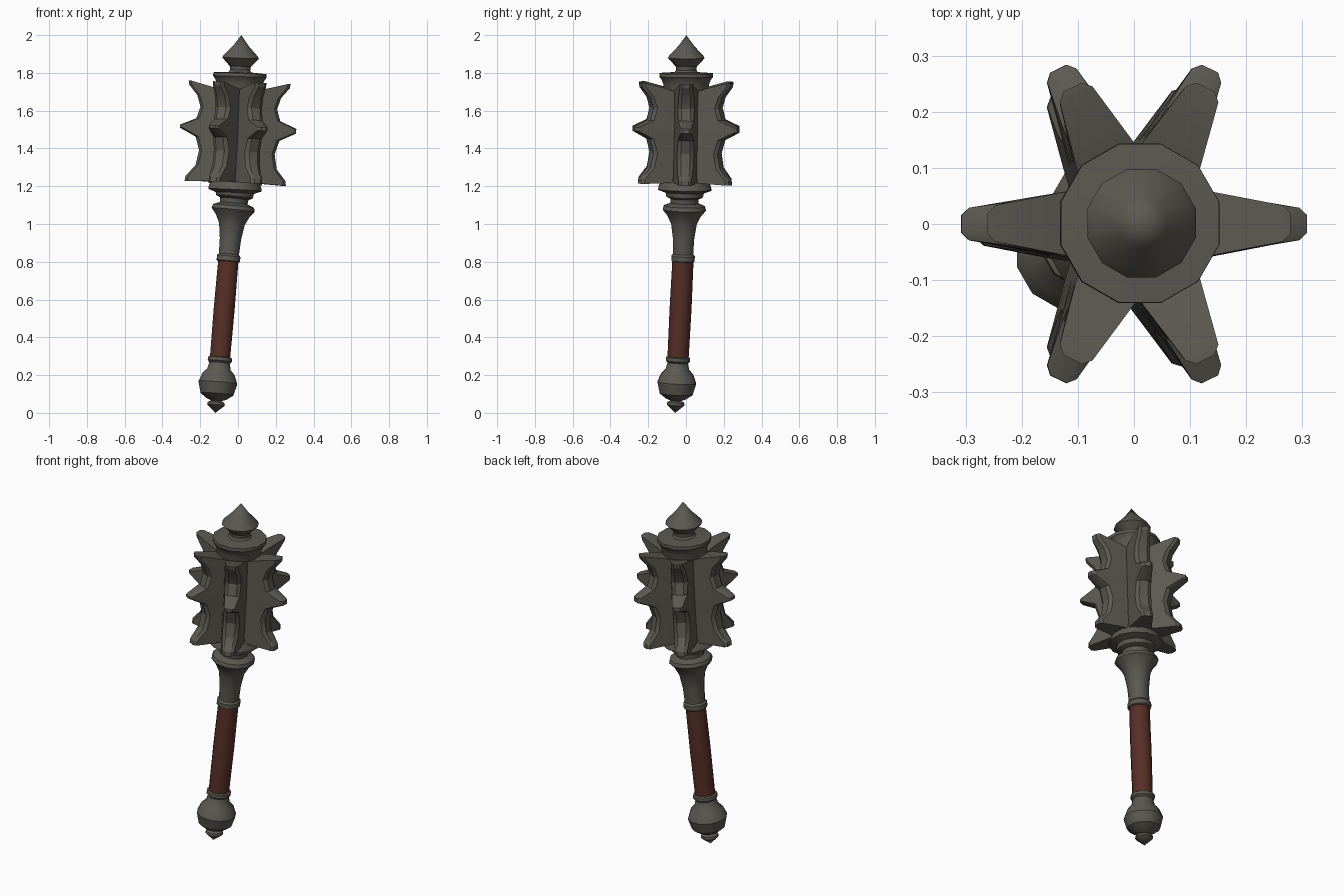
import bpy, bmesh, math
from mathutils import Vector

cube = bpy.data.objects.get("Cube")
if cube:
    bpy.data.objects.remove(cube, do_unlink=True)


def material(name, rgb):
    m = bpy.data.materials.new(name)
    m.use_nodes = True
    col = (*rgb, 1.0)
    m.diffuse_color = col
    bsdf = m.node_tree.nodes["Principled BSDF"]
    bsdf.inputs["Base Color"].default_value = col
    bsdf.inputs["Roughness"].default_value = 0.7
    return m


STEEL = material("dark steel", (0.105, 0.1, 0.082))
GRIP = material("red brown leather", (0.095, 0.028, 0.02))

# Slightly bent centre line of the whole mace, as points from bottom to top
AXIS = [Vector(p) for p in ((-0.12, -0.057, 0), (-0.052, -0.016, 0.8),
                            (-0.018, -0.007, 1.15), (0.0, 0.0, 1.5), (0.018, 0.002, 2.0))]


def bend(p):
    """Move a point from a straight upright mace onto the bent centre line."""
    for a, b in zip(AXIS, AXIS[1:]):
        if p.z <= b.z or b is AXIS[-1]:
            break
    slope = (b - a) / (b.z - a.z)
    c = a + slope * (p.z - a.z)
    return Vector((c.x + p.x, c.y + p.y, c.z - slope.x * p.x - slope.y * p.y))


def finish(bm, name, mat, angle):
    bmesh.ops.remove_doubles(bm, verts=bm.verts, dist=0.0005)
    bmesh.ops.recalc_face_normals(bm, faces=bm.faces)
    for v in bm.verts:
        v.co = bend(v.co)
    me = bpy.data.meshes.new(name)
    bm.to_mesh(me)
    bm.free()
    ob = bpy.data.objects.new(name, me)
    bpy.context.collection.objects.link(ob)
    me.materials.append(mat)
    bpy.ops.object.select_all(action='DESELECT')
    ob.select_set(True)
    bpy.context.view_layer.objects.active = ob
    bpy.ops.object.shade_smooth_by_angle(angle=math.radians(angle))
    return ob


def lathe(name, profile, mat, sides=12, angle=35):
    """Turn (radius, height) points round the centre line."""
    bm = bmesh.new()
    rings = []
    for r, z in profile:
        rings.append([bm.verts.new((r * math.cos(t), r * math.sin(t), z))
                      for t in (math.tau * (i + 0.5) / sides for i in range(sides))])
    for lo, hi in zip(rings, rings[1:]):
        for i in range(sides):
            j = (i + 1) % sides
            bm.faces.new((lo[i], lo[j], hi[j], hi[i]))
    for (r, z), ring in ((profile[0], rings[0]), (profile[-1], rings[-1])):
        if r > 0.001:
            bm.faces.new(ring)
    return finish(bm, name, mat, angle)


# Pommel with its small end knob
lathe("pommel", [(0, 0.0), (0.048, 0.042), (0.046, 0.055), (0.028, 0.064), (0.055, 0.075),
                 (0.09, 0.10), (0.106, 0.16), (0.088, 0.205), (0.064, 0.23), (0.056, 0.265),
                 (0.066, 0.275), (0.065, 0.292), (0.056, 0.297)], STEEL)

# Wrapped grip
lathe("grip", [(0.056, 0.28), (0.058, 0.55), (0.056, 0.82)], GRIP, sides=10, angle=40)

# Flared shaft between grip and head
lathe("upper_shaft", [(0.056, 0.80), (0.064, 0.805), (0.064, 0.83), (0.055, 0.84),
                      (0.058, 0.92), (0.07, 1.0), (0.092, 1.045), (0.118, 1.075),
                      (0.112, 1.095), (0.075, 1.11), (0.078, 1.14)], STEEL)

# Head core with bottom collar and top disc
lathe("head_core", [(0.07, 1.13), (0.1, 1.145), (0.105, 1.165), (0.146, 1.18), (0.143, 1.2),
                    (0.125, 1.225), (0.115, 1.3), (0.11, 1.48), (0.115, 1.66), (0.125, 1.74),
                    (0.135, 1.765), (0.147, 1.78), (0.146, 1.798), (0.06, 1.804)], STEEL)

# Pointed finial
lathe("finial", [(0.07, 1.795), (0.055, 1.815), (0.058, 1.835), (0.1, 1.878),
                 (0.094, 1.89), (0.045, 1.94), (0, 2.0)], STEEL)

# Spiked flange outline: (radius, height) of the outer edge, top to bottom
EDGE = [(0.27, 1.75), (0.266, 1.728), (0.222, 1.675), (0.203, 1.615), (0.222, 1.552),
        (0.308, 1.515), (0.308, 1.495), (0.222, 1.452), (0.2, 1.38), (0.215, 1.30),
        (0.265, 1.24), (0.268, 1.215)]


def half_width(r):
    t = max(0.0, min(1.0, (r - 0.14) / 0.15))
    return 0.055 - 0.026 * t


def flange(name, degrees):
    bm = bmesh.new()
    t = math.radians(degrees)
    out, side = Vector((math.cos(t), math.sin(t), 0)), Vector((-math.sin(t), math.cos(t), 0))
    rows = []
    for r, z in EDGE:
        root_z = 1.455 + (z - 1.48) * 0.87
        mid_z = (root_z + z) / 2
        w = half_width(r)
        half = [(0.06, 0.068, root_z), (0.14, 0.055, mid_z),
                (r - 0.014, w, z), (r, w * 0.55, z)]
        section = [(a, -b, c) for a, b, c in half] + half[::-1]
        rows.append([bm.verts.new(out * a + side * b + Vector((0, 0, c)))
                     for a, b, c in section])
    for hi, lo in zip(rows, rows[1:]):
        for i in range(len(hi) - 1):
            bm.faces.new((hi[i], lo[i], lo[i + 1], hi[i + 1]))
    # Close the top and bottom with strips across the width
    for row in (rows[0], rows[-1]):
        for i in range(3):
            bm.faces.new((row[i], row[i + 1], row[-2 - i], row[-1 - i]))
    finish(bm, name, STEEL, 25)


for n, deg in enumerate((0, 64, 116, 180, 244, 296)):
    flange(f"spiked_flange_{n + 1}", deg)
